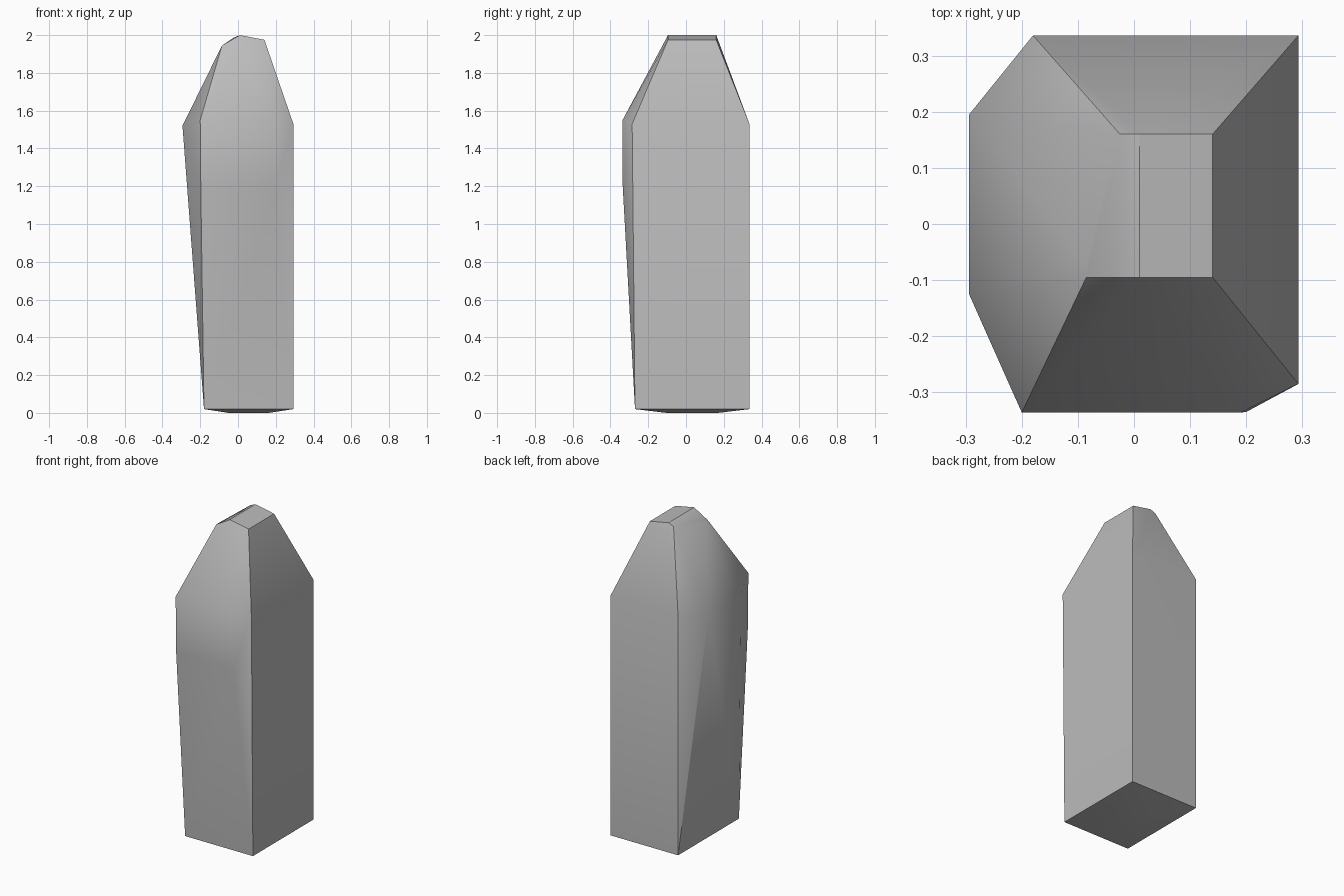
import bpy, bmesh
from math import radians

cube = bpy.data.objects.get("Cube")
if cube:
    bpy.data.objects.remove(cube)

# Single stone colour
GREY = (0.5, 0.5, 0.5, 1)
stone = bpy.data.materials.new("stone grey")
stone.use_nodes = True
stone.diffuse_color = GREY
stone.node_tree.nodes["Principled BSDF"].inputs["Base Color"].default_value = GREY

# Rectangular foot, with a slightly domed underside
X0, X1, Y0, Y1 = -0.18, 0.293, -0.27, 0.336
foot = [(x, y, 0.02) for x in (X0, X1) for y in (Y0, Y1)]
cx, cy = (X0 + X1) / 2, (Y0 + Y1) / 2
underside = [(cx + (x - cx) * 0.45, cy + (y - cy) * 0.45, 0) for x, y, z in foot]

# Upright front face, bulging before it reaches the shoulder
front_bulge = [(-0.197, -0.335, 1.2), (0.2, -0.335, 1.2)]

# Seven-sided shoulder, from the back left corner round the front
shoulder = [
    (X1, Y1, 1.53), (X1, -0.285, 1.53), (0.19, -0.336, 1.55),
    (-0.2, -0.336, 1.55), (-0.294, -0.125, 1.52), (-0.294, 0.195, 1.52),
    (X0, Y1, 1.53),
]

# Small ridged cap
cap = [
    (0.14, 0.16, 1.975), (0.14, -0.095, 1.975), (0.01, -0.095, 2),
    (-0.085, -0.095, 1.945), (-0.085, -0.07, 1.945), (-0.025, 0.16, 1.985),
    (0.01, 0.16, 2),
]

# Wrap the sections in one faceted body
bm = bmesh.new()
for p in foot + underside + front_bulge + shoulder + cap:
    bm.verts.new(p)
hull = bmesh.ops.convex_hull(bm, input=bm.verts)
loose = [v for v in bm.verts if not v.link_faces]
bmesh.ops.delete(bm, geom=loose, context="VERTS")
bmesh.ops.dissolve_limit(bm, angle_limit=radians(1), verts=bm.verts, edges=bm.edges)
bmesh.ops.recalc_face_normals(bm, faces=bm.faces)

mesh = bpy.data.meshes.new("stone_block")
bm.to_mesh(mesh)
bm.free()
mesh.materials.append(stone)
block = bpy.data.objects.new("stone_block", mesh)
bpy.context.collection.objects.link(block)

# Soft shoulder, crisp corners
bpy.context.view_layer.objects.active = block
block.select_set(True)
bpy.ops.object.shade_smooth_by_angle(angle=radians(32))
